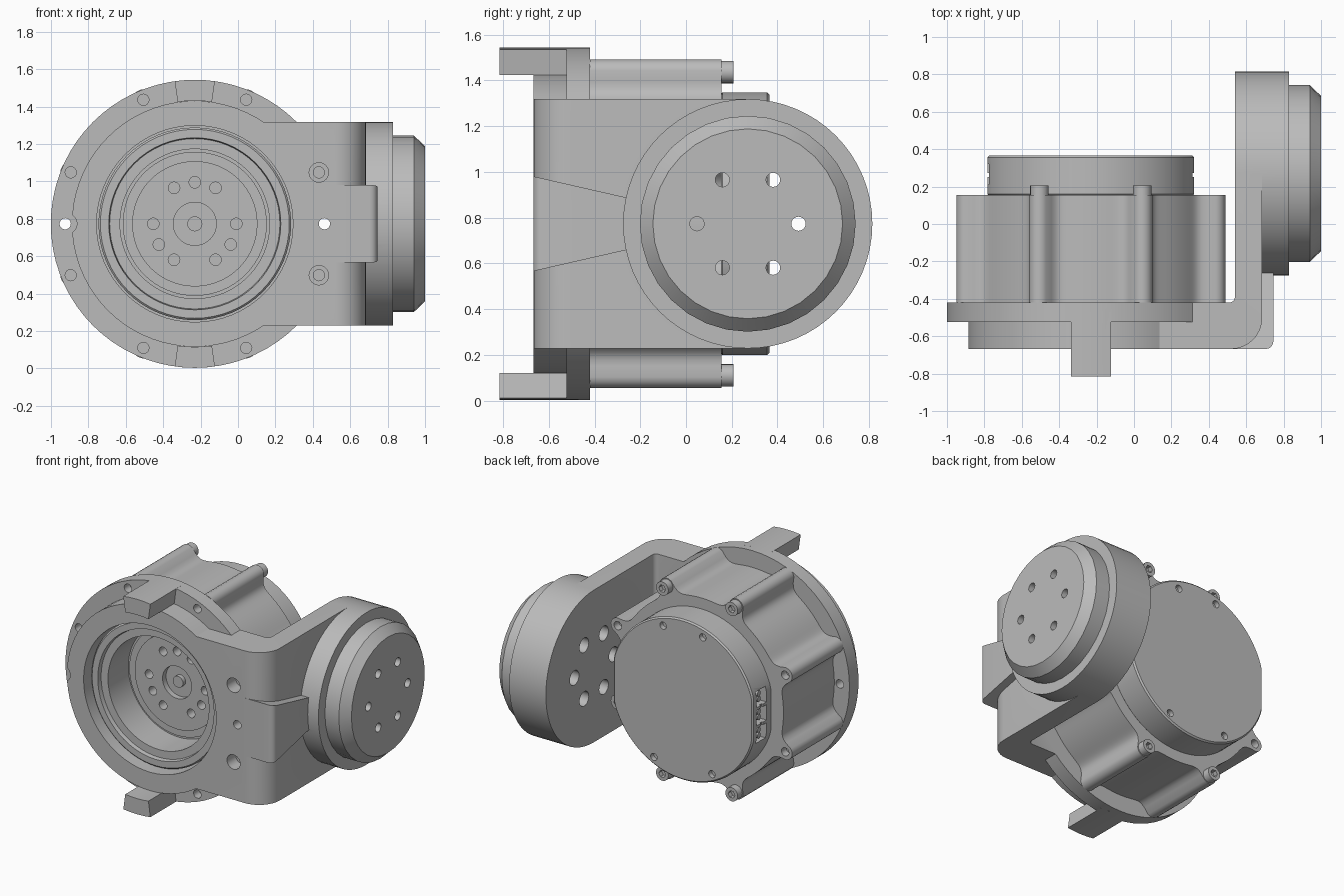
import bpy, bmesh, math
from mathutils import Vector

if "Cube" in bpy.data.objects:
    bpy.data.objects.remove(bpy.data.objects["Cube"])

grey = bpy.data.materials.new("machined_grey")
grey.use_nodes = True
GREY = (0.5, 0.5, 0.5, 1)
grey.diffuse_color = GREY
grey.node_tree.nodes["Principled BSDF"].inputs["Base Color"].default_value = GREY

CX, CZ = -0.231, 0.773      # main motor axis (along y)
SY = 0.27                   # side motor axis (along x)


def place(axis, a, b, t):
    return Vector({"x": (t, a, b), "y": (a, t, b), "z": (a, b, t)}[axis])


def circle(a, b, r, n=64):
    return [(a + r * math.cos(math.tau * i / n), b + r * math.sin(math.tau * i / n)) for i in range(n)]


def ring_points(a, b, r, angles):
    return [(a + r * math.cos(math.radians(d)), b + r * math.sin(math.radians(d))) for d in angles]


def finish(name, bm):
    bmesh.ops.recalc_face_normals(bm, faces=bm.faces)
    mesh = bpy.data.meshes.new(name)
    bm.to_mesh(mesh)
    bm.free()
    mesh.materials.append(grey)
    ob = bpy.data.objects.new(name, mesh)
    bpy.context.scene.collection.objects.link(ob)
    return ob


def prisms(name, axis, outlines):
    """Extrude each (outline, start, end) along the axis into one object."""
    bm = bmesh.new()
    for pts, t0, t1 in outlines:
        lo = [bm.verts.new(place(axis, a, b, t0)) for a, b in pts]
        hi = [bm.verts.new(place(axis, a, b, t1)) for a, b in pts]
        bm.faces.new(lo)
        bm.faces.new(hi)
        for i in range(len(pts)):
            j = (i + 1) % len(pts)
            bm.faces.new((lo[i], lo[j], hi[j], hi[i]))
    return finish(name, bm)


def lathe(name, axis, a, b, profile, n=64):
    """Revolve (radius, position) points about the axis, capping both ends."""
    bm = bmesh.new()
    rows = [[bm.verts.new(place(axis, p, q, t)) for p, q in circle(a, b, r, n)] for r, t in profile]
    for u, v in zip(rows, rows[1:]):
        for i in range(n):
            j = (i + 1) % n
            bm.faces.new((u[i], u[j], v[j], v[i]))
    bm.faces.new(rows[0])
    bm.faces.new(rows[-1])
    return finish(name, bm)


def apply_mods(ob):
    graph = bpy.context.evaluated_depsgraph_get()
    mesh = bpy.data.meshes.new_from_object(ob.evaluated_get(graph))
    ob.modifiers.clear()
    ob.data = mesh


def combine(ob, other, operation="DIFFERENCE"):
    mod = ob.modifiers.new("combine", "BOOLEAN")
    mod.object, mod.operation, mod.solver = other, operation, "EXACT"
    apply_mods(ob)
    bpy.data.objects.remove(other)


def arc(a, b, r, d0, d1, n=8):
    return ring_points(a, b, r, [d0 + (d1 - d0) * i / n for i in range(n + 1)])


# Bracket: flange, front ring, bent arm, side housing, rib and two tabs
bracket = prisms("bracket", "y", [(circle(CX, CZ, 0.77, 72), -0.523, -0.42)])
combine(bracket, prisms("front_ring", "y", [(circle(CX, CZ, 0.657, 72), -0.668, -0.47)]), "UNION")
bend = ([(CX, -0.668)] + arc(0.52, -0.503, 0.165, -90, 0) + [(0.685, SY), (0.54, SY)]
        + arc(0.51, -0.39, 0.03, 0, -90, 4) + [(CX, -0.42)])
combine(bracket, prisms("arm", "z", [(bend, CZ - 0.545, CZ + 0.545)]), "UNION")
combine(bracket, prisms("side_housing", "x", [(circle(SY, CZ, 0.545), 0.54, 0.83)]), "UNION")
rib_plan = [(0.52, -0.668)] + arc(0.705, -0.628, 0.04, -90, 0, 5) + [(0.745, -0.24), (0.6, -0.24)]
rib = prisms("rib", "z", [(rib_plan, CZ - 0.3, CZ + 0.3)])
taper = [(-0.67, CZ - 0.208), (-0.24, CZ - 0.11), (-0.24, CZ + 0.11), (-0.67, CZ + 0.208)]
combine(rib, prisms("rib_taper", "x", [(taper, 0.4, 0.9)]), "INTERSECT")
combine(bracket, rib, "UNION")
tabs = [(arc(CX, CZ, 0.77, d - 8, d + 8, 4) + arc(CX, CZ, 0.658, d + 8, d - 8, 4), -0.815, -0.47)
        for d in (90, 270)]
combine(bracket, prisms("tabs", "y", tabs), "UNION")

# Bracket bores, bolt holes and edge notch
combine(bracket, prisms("bore", "y", [(circle(CX, CZ, 0.525), -0.9, -0.3)]))
bolt_at = ring_points(CX, CZ, 0.718, [22.5 + 45 * i for i in range(8)])
holes = [(circle(a, b, 0.03, 16), -0.6 if a < 0.2 else -0.7, -0.46) for a, b in bolt_at]
holes += [(circle(CX + s * 0.693, CZ, 0.03, 20), -0.9, -0.3) for s in (-1, 1)]
combine(bracket, prisms("holes", "y", holes))
sinks = [(circle(a, b, 0.052, 24), -0.8, -0.57) for a, b in bolt_at if a > 0.2]
sinks += [(circle(CX - 0.685, CZ, 0.055, 24), -0.8, -0.523)]
combine(bracket, prisms("sinks", "y", sinks))

# Side motor cover with six through holes
side_cover = lathe("side_cover", "x", SY, CZ, [(0.472, 0.82), (0.472, 0.94), (0.415, 1.0)], 32)
six = ring_points(SY, CZ, 0.222, range(0, 360, 60))
for ob in (bracket, side_cover):
    combine(ob, prisms("through", "x", [(circle(a, b, 0.031, 20), 0.3, 1.2) for a, b in six]))
combine(bracket, prisms("counterbores", "x", [(circle(a, b, 0.052, 24), 0.4, 0.66) for a, b in six]))


# Motor body: round barrel with eight filleted bolt bosses
def barrel_radius(deg):
    off = abs(math.radians(deg % 45 - 22.5))
    side = 0.718 * math.sin(off)
    if side < 0.05:
        return 0.718 * math.cos(off) + math.sqrt(0.056 ** 2 - side ** 2)
    return 0.65 + 0.085 * math.exp(-(off - 0.07) / 0.035)


outline = [ring_points(CX, CZ, barrel_radius(1.25 * i), [1.25 * i])[0] for i in range(288)]
motor_body = prisms("motor_body", "y", [(outline, -0.42, 0.155)])
combine(motor_body, prisms("motor_bore", "y", [(circle(CX, CZ, 0.51), -0.6, -0.2)]))
sockets = [(circle(a, b, 0.03, 16), 0.1, 0.3) for a, b in bolt_at if abs(b - CZ) < 0.4]
combine(motor_body, prisms("sockets", "y", sockets))

# Output hub: stepped sleeve near the mouth, deep bore and a drilled centre face
hub = lathe("output_hub", "y", CX, CZ, [
    (0.515, -0.19), (0.515, -0.59), (0.505, -0.60), (0.46, -0.60), (0.455, -0.57), (0.40, -0.57),
    (0.40, -0.34), (0.385, -0.34), (0.385, -0.35), (0.335, -0.35), (0.335, -0.36),
    (0.115, -0.36), (0.115, -0.32), (0.04, -0.32), (0.04, -0.35)])
hub_holes = ring_points(CX, CZ, 0.222, list(range(0, 360, 60)) + [90, 210, 330])
combine(hub, prisms("hub_holes", "y", [(circle(a, b, 0.031, 16), -0.5, -0.27) for a, b in hub_holes]))

# Rear cover with flattened sides, grooves and screw recesses
flat = [(max(CX - 0.553, min(CX + 0.553, a)), b) for a, b in circle(CX, CZ, 0.575, 96)]
rear_cover = prisms("rear_cover", "y", [(flat, 0.15, 0.365)])
bevel = rear_cover.modifiers.new("edge", "BEVEL")
bevel.width, bevel.segments, bevel.angle_limit = 0.01, 1, math.radians(50)
apply_mods(rear_cover)
slots = [([(x - 0.01, CZ - 0.2), (x + 0.01, CZ - 0.2), (x + 0.01, CZ + 0.2), (x - 0.01, CZ + 0.2)], 0.25, 0.272)
         for x in (CX - 0.553, CX + 0.553)]
slots += [(circle(CX + s * w, CZ + h, 0.026, 16), 0.33, 0.5)
          for s in (-1, 1) for w, h in ((0.157, 0.49), (0.23, -0.47))]
combine(rear_cover, prisms("slots", "y", slots))

# Connector recess and pins on the right side of the rear cover
x0 = CX - 0.553
combine(rear_cover, prisms("port", "x", [
    ([(0.21, CZ + z - 0.055), (0.32, CZ + z - 0.055), (0.32, CZ + z + 0.055), (0.21, CZ + z + 0.055)],
     x0 - 0.1, x0 + 0.06) for z in (-0.13, 0, 0.13)]))
pins = prisms("connector_pins", "x", [(circle(0.265, CZ + z, 0.02, 12), x0 + 0.02, x0 + 0.07)
                                      for z in (-0.15, -0.11, -0.02, 0.02, 0.11, 0.15)])

# Rear screw heads on the upper and lower bosses
heads_at = [p for p in bolt_at if abs(p[1] - CZ) > 0.4]
bolt_heads = prisms("bolt_heads", "y", [(circle(a, b, 0.049, 24), 0.15, 0.207) for a, b in heads_at])
combine(bolt_heads, prisms("hex", "y", [(circle(a, b, 0.027, 6), 0.175, 0.3) for a, b in heads_at]))

# Crisp edges with smooth curved walls
for ob in (bracket, side_cover, motor_body, hub, rear_cover, pins, bolt_heads):
    bpy.ops.object.select_all(action="DESELECT")
    ob.select_set(True)
    bpy.context.view_layer.objects.active = ob
    bpy.ops.object.shade_smooth_by_angle(angle=math.radians(30))
